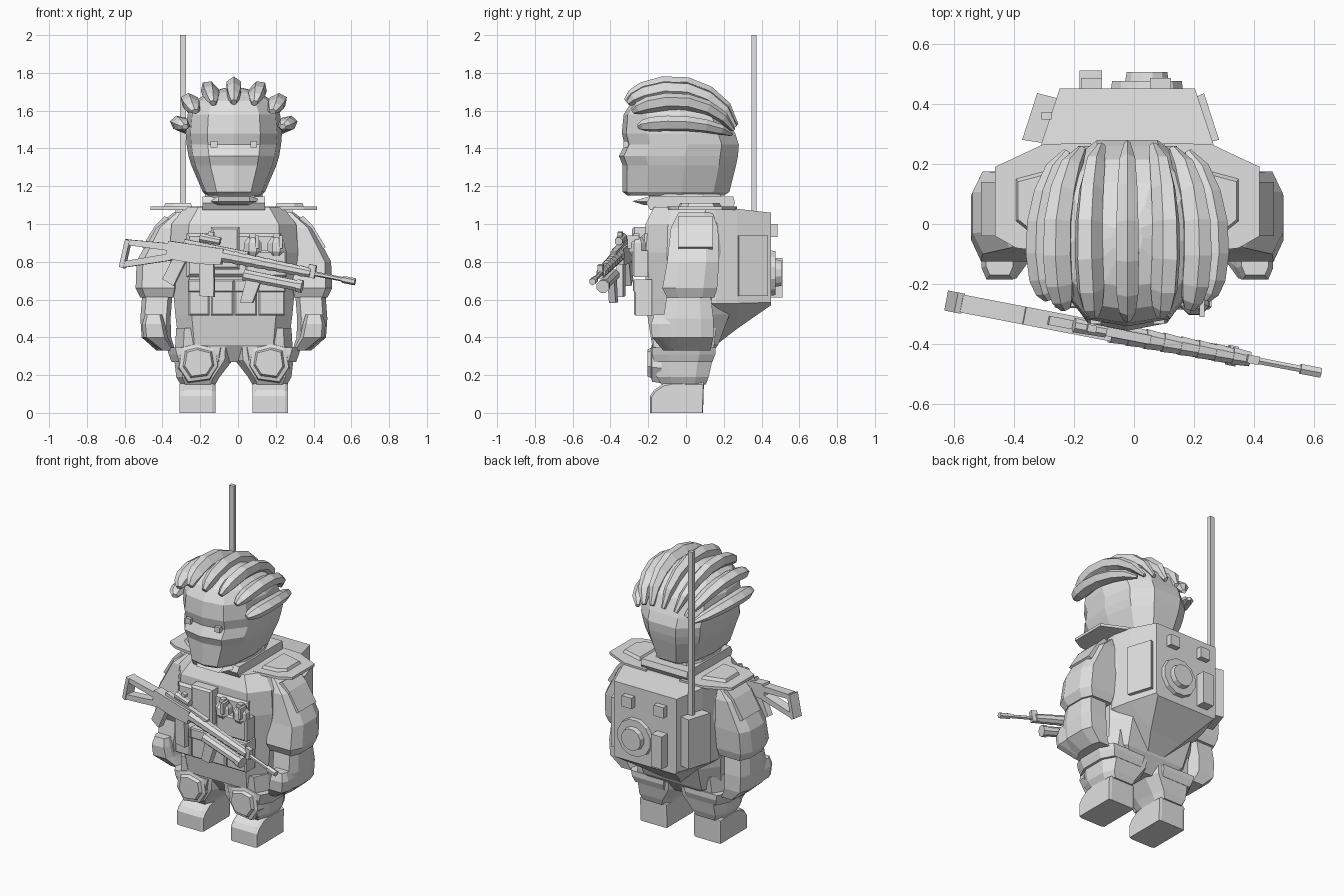
import bpy, bmesh, math
from mathutils import Vector, Matrix

CX = -0.022  # body centre line
grey = bpy.data.materials.new("plain_grey")
grey.diffuse_color = (0.75, 0.75, 0.75, 1)


def make(name, rings, mat=None):
    """Skin a list of equal-length point rings and cap both ends."""
    bm = bmesh.new()
    vs = [[bm.verts.new(p) for p in r] for r in rings]
    n = len(vs[0])
    for a, b in zip(vs, vs[1:]):
        for i in range(n):
            j = (i + 1) % n
            bm.faces.new((a[i], a[j], b[j], b[i]))
    bm.faces.new(vs[0][::-1])
    bm.faces.new(vs[-1])
    bmesh.ops.recalc_face_normals(bm, faces=bm.faces)
    me = bpy.data.meshes.new(name)
    bm.to_mesh(me)
    bm.free()
    me.materials.append(grey)
    ob = bpy.data.objects.new(name, me)
    ob.matrix_world = mat if mat else Matrix.Translation((CX, 0, 0))
    bpy.context.collection.objects.link(ob)
    return ob


def loft(name, half, rows, s=1):
    """Stack a mirrored half profile; rows are z, centre x, half width, front y, back y."""
    full = half + [(-x, y) for x, y in reversed(half) if x > 0]
    return make(name, [[(s * (cx + x * hw), (f + b) / 2 + y * (b - f) / 2, z)
                        for x, y in full] for z, cx, hw, f, b in rows])


def box(name, x, y, z, mat=None, bev=0.0):
    """Box from ranges, the front edges optionally pulled in by bev."""
    def ring(yy, d):
        return [(x[0] + d, yy, z[0] + d), (x[1] - d, yy, z[0] + d),
                (x[1] - d, yy, z[1] - d), (x[0] + d, yy, z[1] - d)]
    rings = [ring(y[1], 0), ring(y[0], bev)]
    if bev:
        rings.insert(1, ring(y[0] + bev, 0))
    return make(name, rings, mat)


def tube(name, pts, radii, n=6, mat=None, flat=1.0, up=(0, 0, 1)):
    """Sweep an n-gon along points with a radius for each point."""
    pts = [Vector(p) for p in pts]
    rings = []
    for i, p in enumerate(pts):
        t = (pts[min(i + 1, len(pts) - 1)] - pts[max(i - 1, 0)]).normalized()
        u = t.cross(Vector(up)).normalized()
        w = u.cross(t)
        rings.append([p + radii[i] * (u * math.cos(a) * flat + w * math.sin(a))
                      for a in (2 * math.pi * (k + .5) / n for k in range(n))])
    return make(name, rings, mat)


def slab(name, pts, z0, z1, s=1, shrink=1.0):
    c = sum((Vector(p) for p in pts), Vector((0, 0))) / len(pts)
    top = [c + (Vector(p) - c) * shrink for p in pts]
    return make(name, [[(s * p[0], p[1], z0) for p in pts],
                       [(s * p[0], p[1], z1) for p in top]])


ROUND = [(0, -1), (.55, -.92), (.9, -.55), (1, .1), (.85, .7), (.4, 1)]
BLOCK = [(.72, -1), (1, -.5), (1, .5), (.72, 1)]
HARD = [(1, -1), (1, 1)]

# Head with recessed eye band and pointed face
loft("head", ROUND, [
    (1.15, 0, .145, -.31, .20), (1.17, 0, .165, -.335, .23), (1.31, 0, .225, -.335, .265),
    (1.36, 0, .24, -.355, .275), (1.42, 0, .25, -.325, .28), (1.48, 0, .255, -.34, .26),
    (1.58, 0, .245, -.33, .215), (1.65, 0, .205, -.285, .14), (1.695, 0, .14, -.21, .06),
    (1.72, 0, .05, -.1, 0)])
for s in (-1, 1):
    box("eye", (s * .105 - .018, s * .105 + .018), (-.332, -.25), (1.405, 1.44))


# Hair locks swept from forehead to nape: tip, outward bulge at crown, nape
def lock(tip, rise, end, r):
    a, e, up = Vector(tip), Vector(end), Vector(rise)
    ts = (0, .04, .12, .28, .48, .68, .86, 1)
    pts = [a.lerp(e, t) + up * math.sin(math.pi * t) ** .7 for t in ts]
    tube("hair_lock", pts, [r * k for k in (.4, .8, 1.05, 1.1, 1.05, .95, .75, .3)], 6,
         flat=.8, up=(a.x * 2, 0, a.z - 1.4))

lock((0, -.315, 1.645), (0, .04, .14), (0, .265, 1.52), .05)
for s in (-1, 1):
    lock((s * .11, -.305, 1.64), (s * .03, .04, .125), (s * .085, .26, 1.515), .05)
    lock((s * .205, -.28, 1.595), (s * .05, .035, .095), (s * .15, .25, 1.50), .05)
    lock((s * .258, -.25, 1.515), (s * .055, .02, .035), (s * .20, .24, 1.475), .047)

# Torso, neck and collar
loft("torso", BLOCK, [
    (.27, 0, .16, -.12, .10), (.36, 0, .29, -.18, .17), (.52, 0, .31, -.205, .23),
    (.85, 0, .34, -.22, .26), (1.0, 0, .33, -.215, .26), (1.09, 0, .26, -.17, .24)])
loft("neck", BLOCK, [(1.07, 0, .17, -.17, .2), (1.16, 0, .15, -.2, .18)])
loft("collar", HARD, [(1.075, 0, .165, -.19, .24), (1.11, 0, .165, -.21, .26),
                      (1.145, 0, .165, -.19, .25)])
loft("chin_guard", [(.5, -1), (1, 1)], [(1.10, 0, .14, -.22, -.12), (1.12, 0, .165, -.285, -.12),
                                         (1.145, 0, .165, -.2, -.12)])

for s in (-1, 1):
    # Shoulder plates
    slab("shoulder_plate", [(.12, .27), (.28, .265), (.44, .19), (.44, -.04), (.37, -.08),
                            (.2, -.1)], 1.075, 1.092, s)
    slab("shoulder_pad", [(.22, .19), (.37, .15), (.37, .01), (.32, -.03), (.22, -.04)],
         1.092, 1.11, s, .9)
    # Arms
    loft("upper_arm", BLOCK, [
        (1.06, .26, .06, -.04, .14), (.98, .32, .10, -.08, .17), (.80, .395, .12, -.10, .175),
        (.66, .40, .12, -.125, .165), (.61, .395, .10, -.10, .15)], s)
    loft("forearm", BLOCK, [
        (.63, .405, .08, -.10, .13), (.50, .415, .08, -.12, .145), (.40, .41, .078, -.12, .145),
        (.33, .36, .05, -.07, .13)], s)
    loft("hand", BLOCK, [
        (.52, .425, .045, -.17, -.05), (.47, .425, .06, -.185, -.03), (.40, .415, .065, -.18, 0),
        (.33, .35, .035, -.12, .03)], s)
    # Arm plate lying along the slope of the upper arm
    path = [(.355, 1.035), (.405, .985), (.475, .87)]
    strip = lambda d: [(x + d * .85, z + d * .52) for x, z in path]
    loop = strip(.014) + strip(-.05)[::-1]
    make("arm_plate", [[(s * x, y, z) for x, z in loop] for y in (-.04, .14)])
    # Legs, straps, knee pads and boots
    loft("leg", BLOCK, [(.15, .19, .092, -.13, .105), (.19, .19, .115, -.155, .12),
                        (.28, .16, .155, -.17, .14), (.45, .15, .155, -.18, .16)], s)
    loft("knee_strap", BLOCK, [(.27, .185, .145, -.17, .14), (.31, .19, .155, -.18, .155),
                               (.345, .19, .165, -.18, .155)], s)
    pad = [(.085, .25), (.13, .18), (.24, .165), (.29, .24), (.275, .345), (.20, .365), (.10, .34)]
    c = Vector((.185, .265))
    make("knee_pad", [[(s * (c + (Vector(q) - c) * k).x, y, (c + (Vector(q) - c) * k).y)
                       for q in pad] for y, k in ((-.13, 1.08), (-.18, 1), (-.185, .8), (-.205, .7))])
    side = [(-.19, 0), (.09, 0), (.095, .16), (-.07, .165), (-.12, .155), (-.17, .12), (-.19, .09)]
    make("boot", [[(s * x, y * (1 if k else .96), z * (1 if k else .93)) for y, z in side]
                  for x, k in ((.098, 0), (.115, 1), (.27, 1), (.288, 0))])
    # Pack side boxes, larger on the antenna side
    d = .0 if s < 0 else -.045
    make("pack_side_box", [[(s * x, y, z) for x, y in
                            ((.22, .26), (.35 + d, .28), (.30 + d, .435), (.2, .41))]
                           for z in (.62, .94)])

# Backpack whose underside narrows to a point
make("backpack", [[(-b, y, lo), (b, y, lo), (w, y, m), (w, y, hi), (-w, y, hi), (-w, y, m)]
                  for y, w, b, lo, m, hi in
                  ((.10, .31, .03, .35, .58, 1.085), (.16, .31, .05, .36, .58, 1.085),
                   (.27, .285, .12, .445, .58, 1.08), (.45, .225, .215, .57, .585, 1.06))])
tube("pack_dial", [(.065, .44, .74), (.065, .475, .74)], [.125, .12], 12)
tube("pack_dial_cap", [(.065, .475, .74), (.065, .505, .74)], [.075, .07], 12)
box("pack_tall_box", (-.16, -.085), (.44, .51), (.61, .82))
for x in (.11, -.12):
    box("pack_small_box", (x - .035, x + .035), (.44, .485), (.93, 1.0))
box("antenna", (-.285, -.252), (.348, .372), (.90, 2.0))

# Vest pouches
for x0, x1 in ((-.24, -.13), (-.122, -.003), (.003, .122), (.13, .27)):
    box("belt_pouch", (x0, x1), (-.275, -.18), (.515, .66), bev=.008)
    box("pouch_flap", (x0 - .003, x1 + .003), (-.28, -.18), (.64, .705), bev=.006)
box("chest_plate", (-.25, .25), (-.235, -.18), (.72, .95), bev=.015)
box("radio_pouch", (-.12, .03), (-.285, -.2), (.76, .985), bev=.012)
box("chest_pouch", (.06, .28), (-.285, -.2), (.72, .86), bev=.01)
for x in (.10, .225):
    tube("canister", [(x, -.255, z) for z in (.83, .855, .90, .93)], [.035, .052, .05, .026], 8,
         up=(0, 1, 0))
    box("canister_cap", (x - .016, x + .016), (-.28, -.245), (.92, .95))
    box("canister_lever", (x + .015, x + .032), (-.31, -.25), (.87, .94))

# Rifle, modelled along its own x axis and then tilted
ax = Vector((1, -.193, -.2)).normalized()
ay = Vector((0, 0, 1)).cross(ax).normalized()
G = Matrix.Translation((0, -.375, .823)) @ Matrix((ax, ay, ax.cross(ay))).transposed().to_4x4()

def gbox(name, x, w, z):
    box(name, x, (-w, w), z, G)

def gtube(name, x0, x1, z, r0, r1, n=8):
    tube(name, [(x0, 0, z), (x1, 0, z)], [r0, r1], n, G)

def gbar(name, side, w):
    make(name, [[(x, y, z) for x, z in side] for y in (-w, w)], G)

gbar("rifle_butt", [(-.61, -.02), (-.585, -.025), (-.59, -.175), (-.615, -.17)], .034)
gbar("rifle_stock_top", [(-.59, -.02), (-.35, .005), (-.35, -.035), (-.59, -.05)], .03)
gbar("rifle_stock_low", [(-.59, -.135), (-.35, -.045), (-.35, -.085), (-.59, -.17)], .03)
gbar("rifle_receiver", [(-.38, .015), (-.08, .03), (-.08, -.055), (-.2, -.075), (-.38, -.08)], .03)
gbox("rifle_rail", (-.30, .05), .015, (.02, .04))
gtube("rifle_scope", -.22, -.11, .065, .026, .022)
gbox("scope_knob", (-.18, -.15), .012, (.08, .105))
gbar("rifle_grip", [(-.34, -.07), (-.27, -.07), (-.31, -.215), (-.375, -.19)], .02)
gbar("rifle_magazine", [(-.20, -.06), (-.12, -.06), (-.10, -.15), (-.085, -.23),
                        (-.16, -.24), (-.18, -.15)], .017)
for i in range(8):
    gtube("handguard_ring", -.08 + i * .06, -.02 + i * .06, -.005, .038 - i * .001, .033 - i * .001)
gtube("rifle_barrel", .39, .62, -.005, .013, .012, 6)
gtube("rifle_muzzle", .575, .645, -.005, .019, .019, 6)
gbox("front_sight", (.385, .425), .014, (-.03, .04))
gtube("under_tube", .05, .36, -.085, .032, .03)
gtube("under_tube_mouth", .34, .37, -.085, .036, .036)
gbar("under_grip", [(.07, -.08), (.15, -.08), (.125, -.22), (.06, -.23)], .018)
